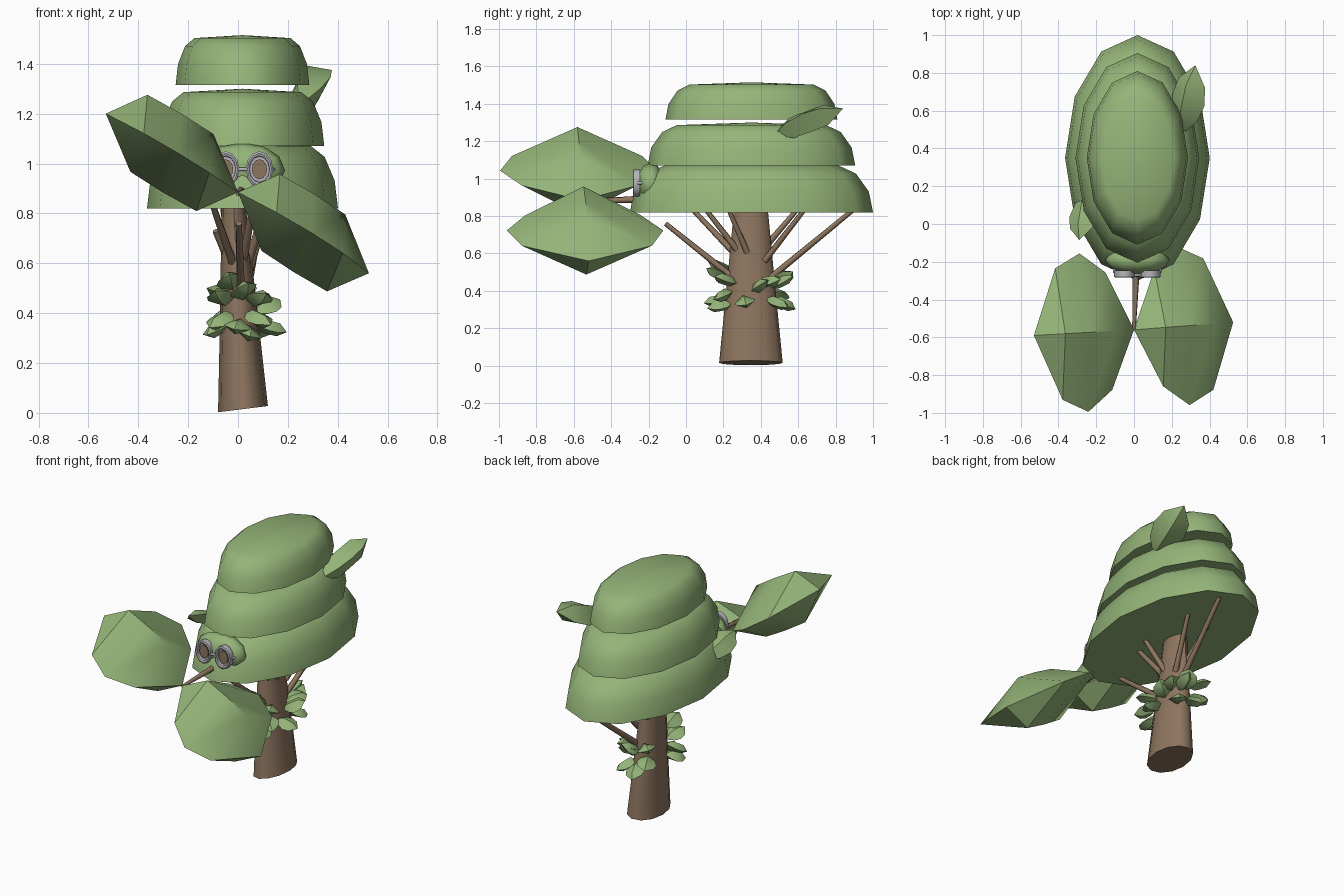
import bpy, bmesh, math
from mathutils import Vector

if "Cube" in bpy.data.objects:
    bpy.data.objects.remove(bpy.data.objects["Cube"])


def material(name, rgb):
    m = bpy.data.materials.new(name)
    m.diffuse_color = (*rgb, 1)
    m.use_nodes = True
    m.node_tree.nodes["Principled BSDF"].inputs["Base Color"].default_value = m.diffuse_color
    return m


GREEN = material("leaf green", (0.30, 0.46, 0.19))
BROWN = material("bark brown", (0.27, 0.18, 0.115))
GREY = material("frame grey", (0.47, 0.46, 0.49))


def loft(name, rings, mat, angle=35):
    """Skin closed rings; a ring of one point becomes a tip."""
    bm = bmesh.new()
    vs = [[bm.verts.new(p) for p in r] for r in rings]
    for a, b in zip(vs, vs[1:]):
        n = max(len(a), len(b))
        for i in range(n):
            j = (i + 1) % n
            if len(a) == 1:
                bm.faces.new((a[0], b[i], b[j]))
            elif len(b) == 1:
                bm.faces.new((a[i], b[0], a[j]))
            else:
                bm.faces.new((a[i], b[i], b[j], a[j]))
    for end in (vs[0], vs[-1]):
        if len(end) > 2:
            bm.faces.new(end)
    bmesh.ops.recalc_face_normals(bm, faces=bm.faces)
    me = bpy.data.meshes.new(name)
    bm.to_mesh(me)
    bm.free()
    me.materials.append(mat)
    ob = bpy.data.objects.new(name, me)
    bpy.context.collection.objects.link(ob)
    bpy.ops.object.select_all(action='DESELECT')
    ob.select_set(True)
    bpy.context.view_layer.objects.active = ob
    bpy.ops.object.shade_smooth_by_angle(angle=math.radians(angle))
    return ob


def ellipse(c, u, v, n=12):
    c, u, v = Vector(c), Vector(u), Vector(v)
    return [c + u * math.cos(2 * math.pi * i / n) + v * math.sin(2 * math.pi * i / n)
            for i in range(n)]


def leaf(name, base, tip, width, height, up=(0, 0, 1), shear=0.0):
    """Plump leaf with a ridge above, a keel below and sharp side edges."""
    base, tip = Vector(base), Vector(tip)
    d = tip - base
    side = d.cross(Vector(up)).normalized()
    n = side.cross(d).normalized()
    rings = [[base]]
    for t, w, h in ((0.25, 0.74, 0.97), (0.5, 1, 1), (0.75, 0.83, 0.97)):
        c = base + d * t
        s = d * shear
        rings.append([c + side * width * w, c + n * height * h + s,
                      c - side * width * w, c - n * height * h - s])
    return loft(name, rings + [[tip]], GREEN)


def rod(name, a, b, r0, r1, mat=BROWN, n=6):
    a, b = Vector(a), Vector(b)
    d = (b - a).normalized()
    u = d.cross(Vector((0.3, 0.2, 1))).normalized()
    v = d.cross(u)
    loft(name, [ellipse(a, u * r0, v * r0, n), ellipse(b, u * r1, v * r1, n)], mat, 65)


# Three stacked oval canopy tiers
PROFILE = ((1, 0), (0.965, 0.42), (0.86, 0.78), (0.72, 0.94))
for name, rx, ry, z0, z1 in (("lower_canopy", 0.383, 0.65, 0.82, 1.085),
                             ("middle_canopy", 0.328, 0.555, 1.07, 1.30),
                             ("upper_canopy", 0.268, 0.46, 1.315, 1.515)):
    rings = [ellipse((0.018, 0.35, z0 + (z1 - z0) * h), (0, ry * r, 0), (rx * r, 0, 0))
             for r, h in PROFILE]
    loft(name, rings + [[Vector((0.018, 0.35, z1))]], GREEN, 50)

# Tapered trunk with a tilted foot
loft("trunk", [ellipse((0.02, 0.347, 0.015), (0.1, 0, 0.0125), (0, 0.17, 0)),
               ellipse((0.003, 0.347, 0.4), (0.075, 0, 0.006), (0, 0.132, 0)),
               ellipse((-0.018, 0.347, 0.84), (0.048, 0, 0), (0, 0.09, 0))], BROWN, 50)

# Branches fanning out below the canopy
for a, b in (((0.012, 0.24, 0.48), (0.003, -0.11, 0.76)),
             ((-0.02, 0.26, 0.60), (-0.10, 0.04, 0.83)),
             ((0.02, 0.28, 0.61), (0.06, 0.11, 0.83)),
             ((0.04, 0.33, 0.60), (0.11, 0.23, 0.83)),
             ((-0.04, 0.33, 0.62), (-0.09, 0.26, 0.73)),
             ((0.04, 0.42, 0.56), (0.12, 0.63, 0.83)),
             ((-0.03, 0.42, 0.63), (-0.06, 0.59, 0.83)),
             ((0.03, 0.44, 0.46), (0.10, 0.89, 0.83))):
    rod("branch", a, b, 0.018, 0.013)

# Leaf clusters wrapped round the trunk: angle, height, sideways lean, upward lean
for deg, z, lean, lift in ((-90, 0.46, 0.3, 0.5), (-65, 0.40, 0.5, -0.4),
                           (-40, 0.44, -0.4, 0.3), (-20, 0.36, 0.5, -0.3),
                           (-55, 0.33, -0.6, -0.2), (5, 0.40, 0.6, 0.5),
                           (20, 0.44, 0.8, 0.2), (45, 0.36, 0.3, -0.4),
                           (60, 0.42, 0.3, 0.5), (90, 0.43, -0.5, 0.7),
                           (85, 0.36, 0.4, -0.5), (115, 0.46, 0.4, 0.3),
                           (135, 0.40, -0.4, -0.3), (-115, 0.40, -0.4, -0.5),
                           (-135, 0.44, 0.4, 0.4), (-150, 0.36, 0.5, -0.4),
                           (-120, 0.50, 0.5, 0.5), (-80, 0.36, -0.4, -0.2)):
    a = math.radians(deg)
    out = Vector((math.cos(a), math.sin(a), 0))
    tangent = Vector((-out.y, out.x, 0))
    base = Vector((0.003 + 0.062 * out.x, 0.347 + 0.118 * out.y, z))
    d = (out + tangent * lean + Vector((0, 0, lift))).normalized()
    leaf("trunk_leaf", base, base + d * 0.14, 0.058, 0.028, up=out * 0.6 + Vector((0, 0, 1)))

# Side leaves on the canopy
leaf("back_leaf", (0.25, 0.47, 1.235), (0.325, 0.84, 1.375), 0.10, 0.065, up=(-0.5, 0, 1))
leaf("side_leaf", (-0.25, 0.17, 0.97), (-0.29, -0.085, 1.07), 0.08, 0.04, up=(-0.5, 0, 1))

# Front stem with a pair of large leaves
rod("front_stem", (0.012, -0.23, 0.89), (0, -0.56, 0.88), 0.02, 0.01)
leaf("left_front_leaf", (0, -0.56, 0.885), (-0.53, -0.59, 1.20), 0.42, 0.155, shear=0.08)
leaf("right_front_leaf", (0, -0.56, 0.885), (0.525, -0.52, 0.56), 0.42, 0.155, shear=-0.08)

# Face mound
C = Vector((0.018, -0.19, 0.975))
rings = [[C - Vector((0, 0.075, 0))]]
for k in range(1, 6):
    t = math.pi * k / 6
    s = math.sin(t)
    rings.append(ellipse(C - Vector((0, 0.075 * math.cos(t), 0)),
                         (0.17 * s, 0, 0), (0, 0, 0.108 * s)))
loft("face_mound", rings + [[C + Vector((0, 0.075, 0))]], GREEN, 60)

# Spectacles and eyes
for s in (-1, 1):
    x = 0.018 + s * 0.068

    def oval(y, k, x=x):
        return ellipse((x, y, 0.977), (0.055 * k, 0, 0), (0, 0, 0.072 * k))
    loft("spectacle_rim", [oval(-0.245, 1), oval(-0.28, 1), oval(-0.284, 0.88),
                           oval(-0.28, 0.74), oval(-0.262, 0.72)], GREY, 40)
    loft("eye", [oval(-0.255, 0.56), oval(-0.272, 0.56)], BROWN, 40)
    rod("spectacle_arm", (x + s * 0.052, -0.26, 0.977), (x + s * 0.06, -0.19, 0.977),
        0.008, 0.008, GREY)
rod("spectacle_bridge", (0.0, -0.27, 0.977), (0.036, -0.27, 0.977), 0.008, 0.008, GREY)
